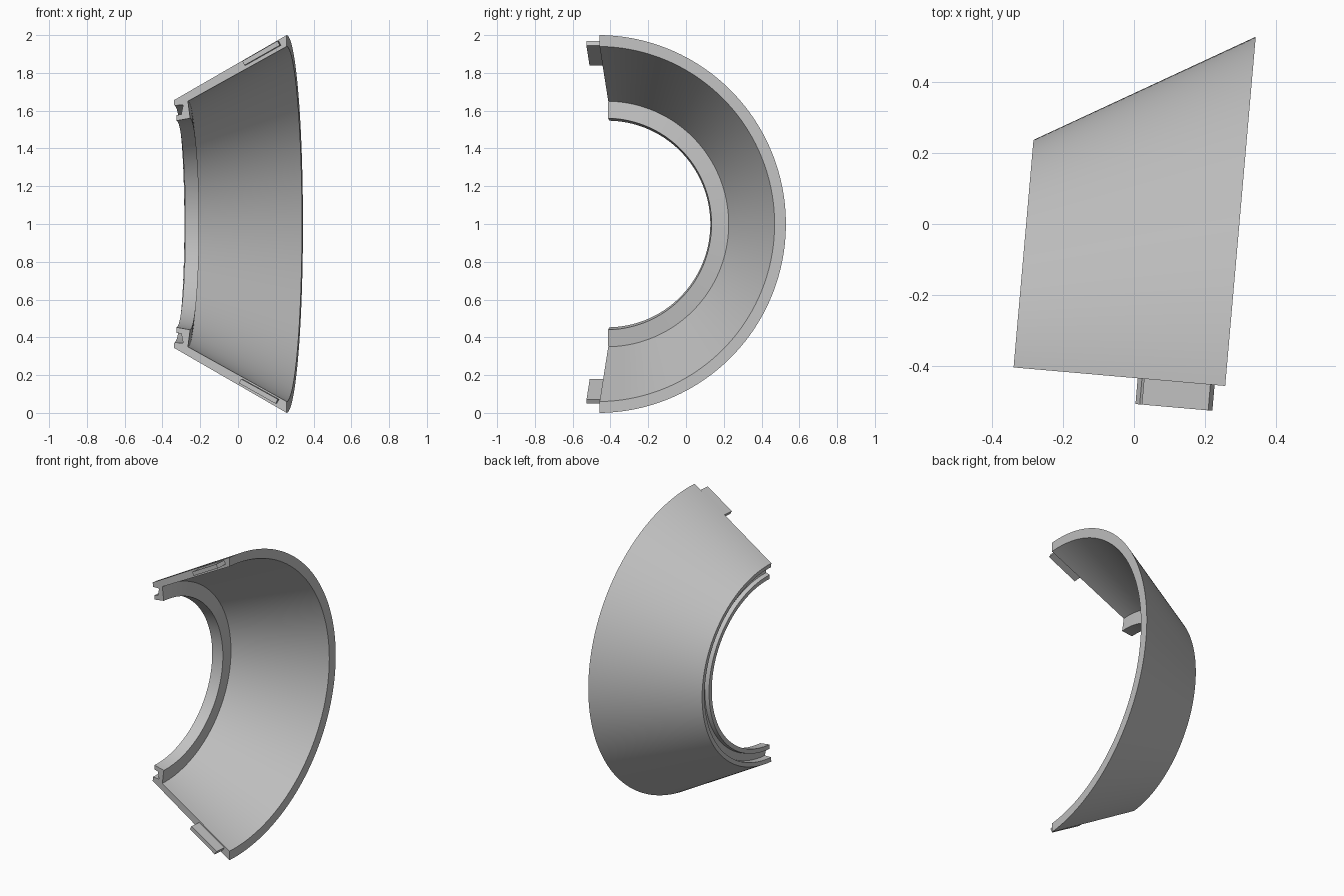
import bpy, bmesh, math
from mathutils import Matrix

cube = bpy.data.objects.get("Cube")
if cube:
    bpy.data.objects.remove(cube, do_unlink=True)

grey = bpy.data.materials.new("mid_grey")
grey.use_nodes = True
COLOUR = (0.54, 0.54, 0.54, 1)
grey.diffuse_color = COLOUR
grey.node_tree.nodes["Principled BSDF"].inputs["Base Color"].default_value = COLOUR

# Local frame: x along the cone axis, y towards the back, origin on the axis
PLACE = Matrix.Translation((-0.341, -0.415, 1)) @ Matrix.Rotation(math.radians(-5), 4, "Z")
CUT = 0.01
SEGMENTS = 112


def loft(name, sections, smooth=False):
    """Join matching closed sections into a capped solid."""
    bm = bmesh.new()
    rings = [[bm.verts.new(p) for p in s] for s in sections]
    for a, b in zip(rings, rings[1:]):
        for i in range(len(a)):
            j = (i + 1) % len(a)
            bm.faces.new((a[i], a[j], b[j], b[i]))
    bm.faces.new(rings[0])
    bm.faces.new(rings[-1])
    bmesh.ops.recalc_face_normals(bm, faces=bm.faces)
    mesh = bpy.data.meshes.new(name)
    bm.to_mesh(mesh)
    bm.free()
    mesh.materials.append(grey)
    obj = bpy.data.objects.new(name, mesh)
    bpy.context.collection.objects.link(obj)
    obj.matrix_world = PLACE
    if smooth:
        bpy.ops.object.select_all(action="DESELECT")
        obj.select_set(True)
        bpy.context.view_layer.objects.active = obj
        bpy.ops.object.shade_smooth_by_angle(angle=math.radians(20))
    return obj


# Conical half shell with a grooved inner flange: (axis position, radius)
profile = [(0, 0.655), (0.6, 1), (0.6, 0.94), (0.075, 0.65), (0.087, 0.56),
           (0.015, 0.547), (0.013, 0.575), (0.04, 0.581), (0.05, 0.63), (0.003, 0.628)]


def shell_section(t):
    section = []
    for u, r in profile:
        start = math.asin(CUT / r)
        a = start + t * (math.pi - 2 * start)
        section.append((u, r * math.sin(a), r * math.cos(a)))
    return section


loft("conical_half_shell", [shell_section(i / SEGMENTS) for i in range(SEGMENTS + 1)], True)

# Alignment tabs standing out of the two cut edges
upper = [(0.37, 0.862), (0.558, 0.969), (0.57, 0.946), (0.382, 0.84)]
lower = [(0.352, 0.842), (0.547, 0.951), (0.56, 0.928), (0.364, 0.82)]
for name, corners, side in (("upper_tab", upper, 1), ("lower_tab", lower, -1)):
    loft(name, [[(u, v, side * r) for u, r in corners] for v in (-0.063, 0.03)])
